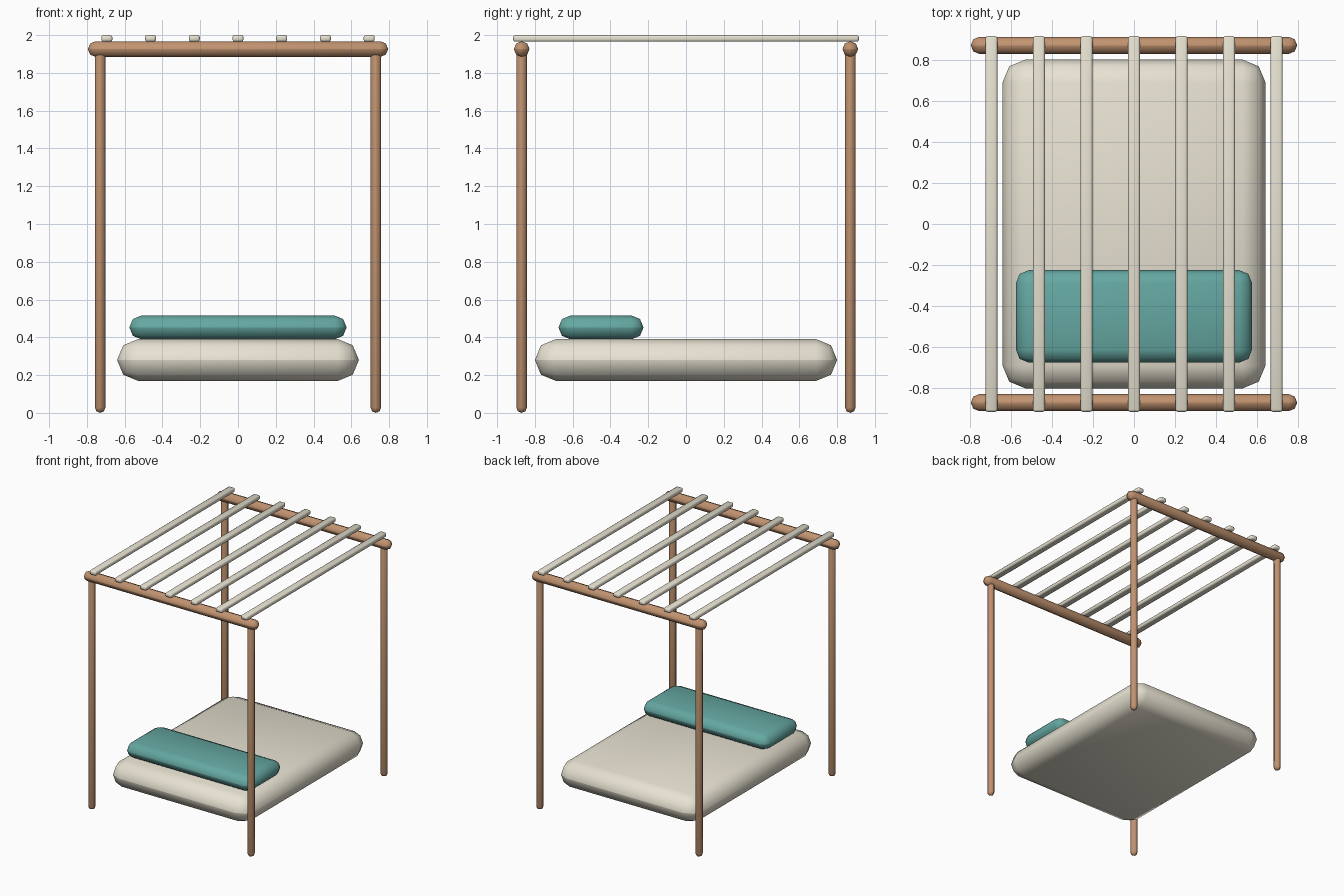
import bpy

if "Cube" in bpy.data.objects:
    bpy.data.objects.remove(bpy.data.objects["Cube"])


def material(name, rgb):
    m = bpy.data.materials.new(name)
    m.diffuse_color = (*rgb, 1)
    m.use_nodes = True
    m.node_tree.nodes["Principled BSDF"].inputs["Base Color"].default_value = m.diffuse_color
    return m


wood = material("wood", (0.53, 0.29, 0.16))
cream = material("cream", (0.80, 0.76, 0.64))
teal = material("teal", (0.13, 0.39, 0.36))


def soft_box(name, center, size, mat, bevel=None):
    """Box with two-step rounded edges; by default rounded over its full thickness."""
    bpy.ops.mesh.primitive_cube_add(size=1, location=center)
    ob = bpy.context.object
    ob.name = name
    for v in ob.data.vertices:
        v.co = [c * s for c, s in zip(v.co, size)]
    ob.data.materials.append(mat)
    mod = ob.modifiers.new("round", "BEVEL")
    mod.width = bevel or min(size) * 0.499
    mod.segments = 2
    mod.limit_method = 'NONE'
    bpy.ops.object.shade_smooth()
    return ob


# Bed
soft_box("mattress", (0, 0, 0.28), (1.28, 1.6, 0.22), cream)
soft_box("pillow", (0, -0.45, 0.4525), (1.15, 0.45, 0.125), teal)

# Frame: front and back beams on corner posts
for y, end in ((-0.87, "front"), (0.87, "back")):
    soft_box(end + "_beam", (0, y, 1.926), (1.59, 0.083, 0.083), wood)
    for x, side in ((-0.73, "left"), (0.73, "right")):
        soft_box(f"{end}_{side}_post", (x, y, 0.965), (0.055, 0.055, 1.93), wood)

# Canopy slats
for i in range(7):
    soft_box(f"slat_{i + 1}", ((i - 3) * 0.2315, 0, 1.9825), (0.058, 1.83, 0.035), cream, 0.011)
